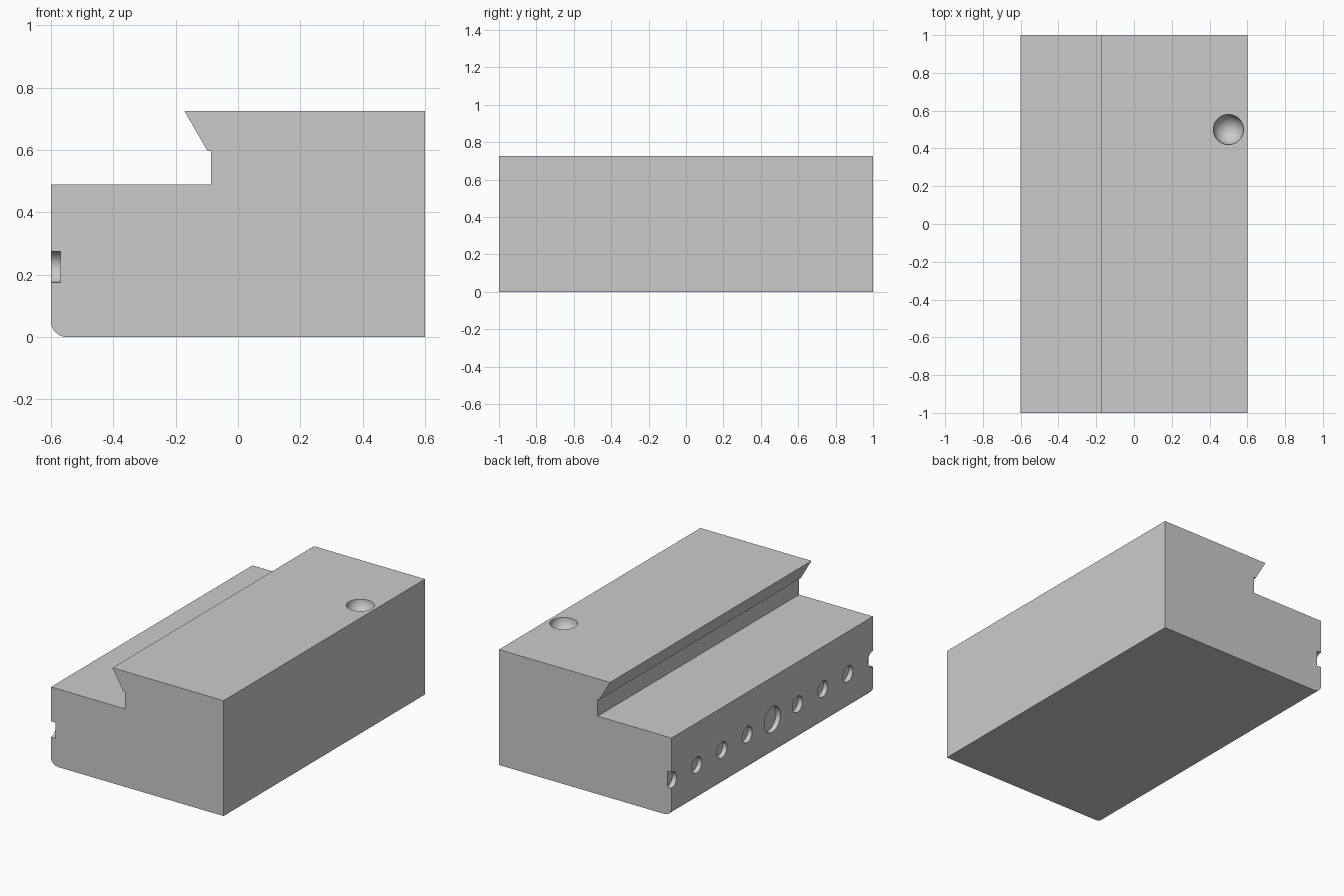
import bpy, bmesh, math
from mathutils import Matrix

if "Cube" in bpy.data.objects:
    bpy.data.objects.remove(bpy.data.objects["Cube"])

grey = bpy.data.materials.new("grey")
grey.diffuse_color = (0.6, 0.6, 0.6, 1)
grey.use_nodes = True
grey.node_tree.nodes["Principled BSDF"].inputs["Base Color"].default_value = grey.diffuse_color


def make_object(name, bm):
    bmesh.ops.recalc_face_normals(bm, faces=bm.faces)
    mesh = bpy.data.meshes.new(name)
    bm.to_mesh(mesh)
    bm.free()
    mesh.materials.append(grey)
    obj = bpy.data.objects.new(name, mesh)
    bpy.context.collection.objects.link(obj)
    return obj


# Rail block: stepped profile with an undercut lip and a rounded lower edge
R = 0.05
profile = [(0.6, 0), (0.6, 0.725), (-0.172, 0.725), (-0.098, 0.597),
           (-0.086, 0.597), (-0.086, 0.49), (-0.6, 0.49)]
for i in range(13):
    a = math.pi + i / 12 * math.pi / 2
    profile.append((-0.6 + R + R * math.cos(a), R + R * math.sin(a)))

bm = bmesh.new()
face = bm.faces.new([bm.verts.new((x, -1, z)) for x, z in profile])
ext = bmesh.ops.extrude_face_region(bm, geom=[face])
bmesh.ops.translate(bm, vec=(0, 2, 0),
                    verts=[v for v in ext["geom"] if isinstance(v, bmesh.types.BMVert)])
block = make_object("rail_block", bm)

# Row of shallow round pockets in the left side, with a larger one in the middle
DEPTH = 0.03
bm = bmesh.new()
for i in range(-4, 5):
    radius = 0.08 if i == 0 else 0.05
    place = Matrix.Translation((-0.6, i * 0.25, 0.225)) @ Matrix.Rotation(math.pi / 2, 4, 'Y')
    bmesh.ops.create_cone(bm, cap_ends=True, segments=48, radius1=radius, radius2=radius,
                          depth=2 * DEPTH, matrix=place)
pockets = make_object("side_pocket_cutter", bm)

# Round dimple in the top
bm = bmesh.new()
bmesh.ops.create_uvsphere(bm, u_segments=48, v_segments=24, radius=0.08,
                          matrix=Matrix.Translation((0.5, 0.5, 0.725)))
dimple = make_object("top_dimple_cutter", bm)

# Cut the pockets and the dimple, then keep the cutters hidden
for cutter in (pockets, dimple):
    cutter.hide_render = True
    cutter.hide_set(True)
    cut = block.modifiers.new(cutter.name, 'BOOLEAN')
    cut.operation = 'DIFFERENCE'
    cut.solver = 'EXACT'
    cut.object = cutter

bpy.context.view_layer.objects.active = block
block.select_set(True)
for mod in list(block.modifiers):
    bpy.ops.object.modifier_apply(modifier=mod.name)
bpy.ops.object.shade_smooth_by_angle(angle=math.radians(25))
